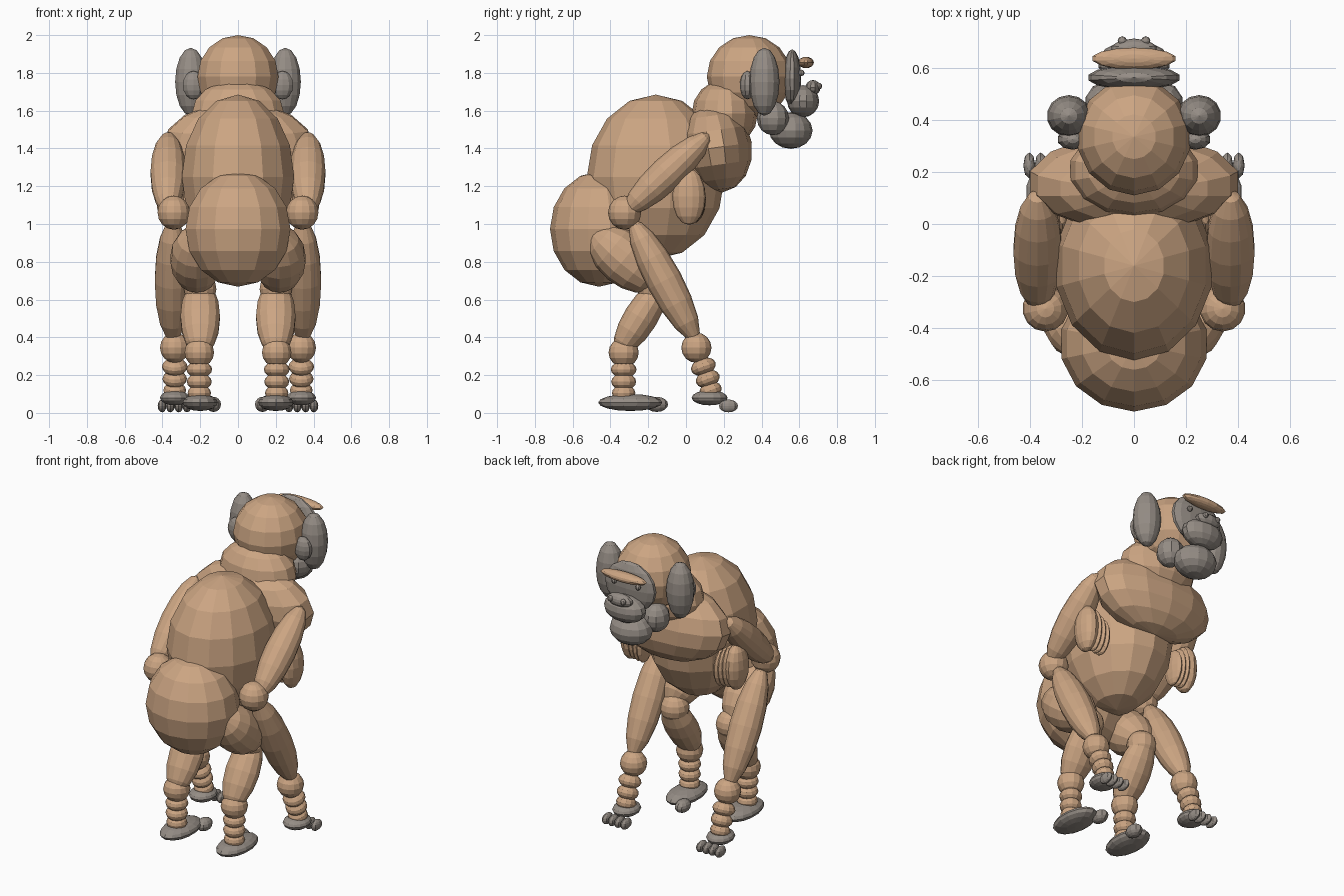
import bpy, bmesh, math
from mathutils import Matrix


def material(name, rgb):
    m = bpy.data.materials.new(name)
    m.diffuse_color = (*rgb, 1)
    return m


TAN = material("tan_fur", (0.60, 0.375, 0.225))
GREY = material("grey_skin", (0.30, 0.265, 0.235))


def blob(name, loc, radii, mat=TAN, tilt=0, segs=14):
    """Low-poly ellipsoid; tilt in degrees leans its top towards the back (-y)."""
    bm = bmesh.new()
    bmesh.ops.create_uvsphere(bm, u_segments=segs, v_segments=8, radius=1)
    bmesh.ops.transform(bm, matrix=Matrix.Diagonal((*radii, 1)), verts=bm.verts)
    me = bpy.data.meshes.new(name)
    bm.to_mesh(me)
    bm.free()
    me.materials.append(mat)
    ob = bpy.data.objects.new(name, me)
    ob.location = loc
    ob.rotation_euler.x = math.radians(tilt)
    bpy.context.collection.objects.link(ob)
    return ob


def pair(name, loc, radii, mat=TAN, tilt=0, segs=14):
    """Matching ellipsoids on both sides."""
    for side, s in (("right", 1), ("left", -1)):
        blob(f"{side}_{name}", (s * loc[0], loc[1], loc[2]), radii, mat, tilt, segs)


# Body
blob("torso", (0, -0.16, 1.25), (0.305, 0.365, 0.435))
blob("rump", (0, -0.46, 0.973), (0.285, 0.26, 0.305))
blob("chest", (0, 0.16, 1.405), (0.41, 0.19, 0.24), tilt=8)
blob("neck", (0, 0.205, 1.585), (0.25, 0.175, 0.18))

# Head and ears
blob("head", (0, 0.335, 1.78), (0.22, 0.225, 0.22))
pair("ear", (0.25, 0.415, 1.753), (0.085, 0.08, 0.18), GREY)
pair("ear_lobe", (0.235, 0.325, 1.735), (0.06, 0.04, 0.075), GREY, segs=10)

# Face
blob("face", (0, 0.562, 1.77), (0.18, 0.048, 0.155), GREY)
blob("brow", (0, 0.635, 1.855), (0.163, 0.042, 0.03))
blob("muzzle", (0, 0.62, 1.65), (0.14, 0.085, 0.085), GREY)
blob("nose", (0, 0.672, 1.722), (0.09, 0.04, 0.04), GREY, segs=10)
blob("chin", (0, 0.555, 1.495), (0.135, 0.115, 0.097), GREY)
pair("cheek", (0.11, 0.46, 1.56), (0.08, 0.085, 0.09), GREY, segs=10)
pair("eye", (0.085, 0.61, 1.8), (0.017, 0.017, 0.017), GREY, segs=8)
pair("nostril", (0.045, 0.703, 1.73), (0.018, 0.018, 0.018), GREY, segs=8)

# Arms
pair("upper_arm", (0.37, -0.1, 1.268), (0.095, 0.09, 0.305), tilt=-47)
pair("elbow", (0.34, -0.325, 1.06), (0.088, 0.088, 0.09))
pair("forearm", (0.345, -0.115, 0.7), (0.098, 0.095, 0.36), tilt=28)
pair("wrist", (0.335, 0.055, 0.345), (0.08, 0.08, 0.08))
for i, (y, z, r) in enumerate(((0.092, 0.245, 0.068), (0.115, 0.18, 0.065),
                               (0.13, 0.12, 0.06))):
    pair(f"wrist_ring_{i}", (0.335, y, z), (r, r, 0.045), tilt=20, segs=12)
pair("hand", (0.335, 0.125, 0.08), (0.08, 0.095, 0.04), GREY)
for i in range(4):
    pair(f"finger_{i}", (0.27 + 0.044 * i, 0.225, 0.037), (0.023, 0.05, 0.034),
         GREY, segs=8)

# Layered tufts hanging below the armpits
pair("side_tuft", (0.375, 0.015, 1.145), (0.06, 0.088, 0.15))
for i in range(3):
    pair(f"inner_tuft_{i}", (0.335 - 0.03 * i, 0.03, 1.14 - 0.012 * i),
         (0.03, 0.075, 0.135 - 0.01 * i), segs=10)

# Legs
pair("thigh", (0.22, -0.325, 0.815), (0.14, 0.14, 0.225), tilt=50)
pair("knee", (0.2, -0.17, 0.655), (0.088, 0.088, 0.088))
pair("shin", (0.2, -0.24, 0.505), (0.107, 0.09, 0.23), tilt=-32)
pair("ankle", (0.205, -0.33, 0.32), (0.08, 0.08, 0.078))
for i, (z, r) in enumerate(((0.23, 0.068), (0.165, 0.066), (0.105, 0.062))):
    pair(f"ankle_ring_{i}", (0.205, -0.33, z), (r, r, 0.045), segs=12)
pair("foot", (0.2, -0.295, 0.055), (0.095, 0.17, 0.045), GREY)
pair("big_toe", (0.13, -0.155, 0.045), (0.042, 0.06, 0.04), GREY, segs=10)
